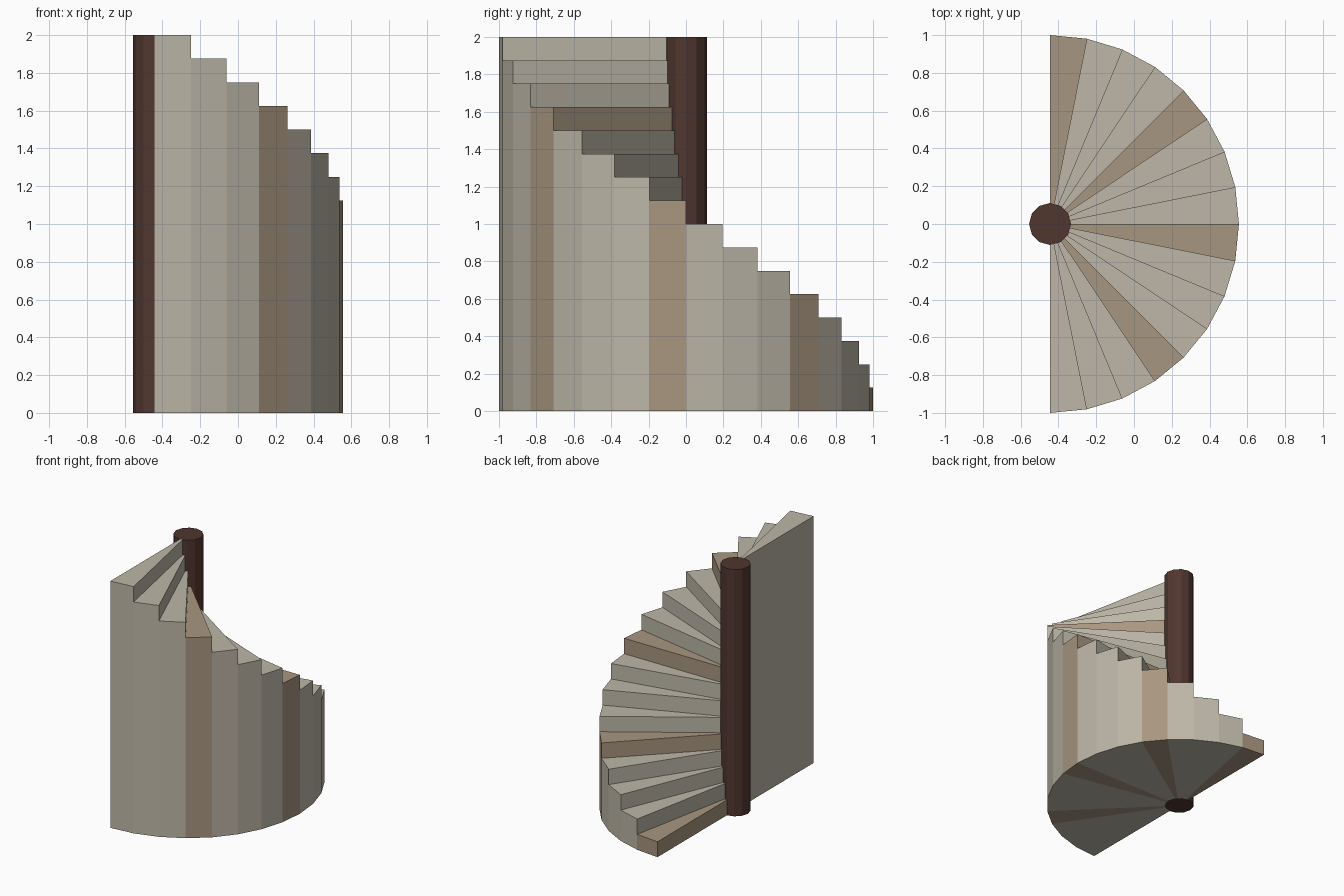
import bpy
import bmesh
from math import cos, sin, pi

if "Cube" in bpy.data.objects:
    bpy.data.objects.remove(bpy.data.objects["Cube"], do_unlink=True)

STEPS = 16
HEIGHT = 2.0
OUTER = 1.0
POLE_R = 0.111
INNER = 0.107
AXIS_X = -0.4445


def material(name, rgb):
    mat = bpy.data.materials.new(name)
    mat.use_nodes = True
    colour = (*rgb, 1.0)
    mat.diffuse_color = colour
    mat.node_tree.nodes["Principled BSDF"].inputs["Base Color"].default_value = colour
    return mat


stone = material("pale stone", (0.51, 0.475, 0.39))
tan = material("tan stone", (0.39, 0.305, 0.215))
wood = material("dark wood", (0.08, 0.037, 0.028))


def prism(name, outline, height, mat):
    """Upright solid on the ground from a plan outline around the stair axis."""
    bm = bmesh.new()
    base = bm.faces.new([bm.verts.new((x, y, 0)) for x, y in outline])
    top = bmesh.ops.extrude_face_region(bm, geom=[base])["geom"]
    verts = [v for v in top if isinstance(v, bmesh.types.BMVert)]
    bmesh.ops.translate(bm, verts=verts, vec=(0, 0, height))
    bmesh.ops.recalc_face_normals(bm, faces=bm.faces[:])
    mesh = bpy.data.meshes.new(name)
    bm.to_mesh(mesh)
    bm.free()
    mesh.materials.append(mat)
    obj = bpy.data.objects.new(name, mesh)
    obj.location.x = AXIS_X
    bpy.context.collection.objects.link(obj)
    return obj


def polar(radius, angle):
    return radius * cos(angle), radius * sin(angle)


# Central newel post
prism("newel_post", [polar(POLE_R, 2 * pi * i / 12) for i in range(12)], HEIGHT, wood)

# Solid wedge steps rising from the back round to the front, every fourth one tan
for i in range(STEPS):
    a = pi / 2 - pi * i / STEPS
    b = a - pi / STEPS
    outline = [polar(INNER, a), polar(INNER, b), polar(OUTER, b), polar(OUTER, a)]
    prism(f"step_{i + 1}", outline, HEIGHT * (i + 1) / STEPS, tan if i % 4 == 0 else stone)
